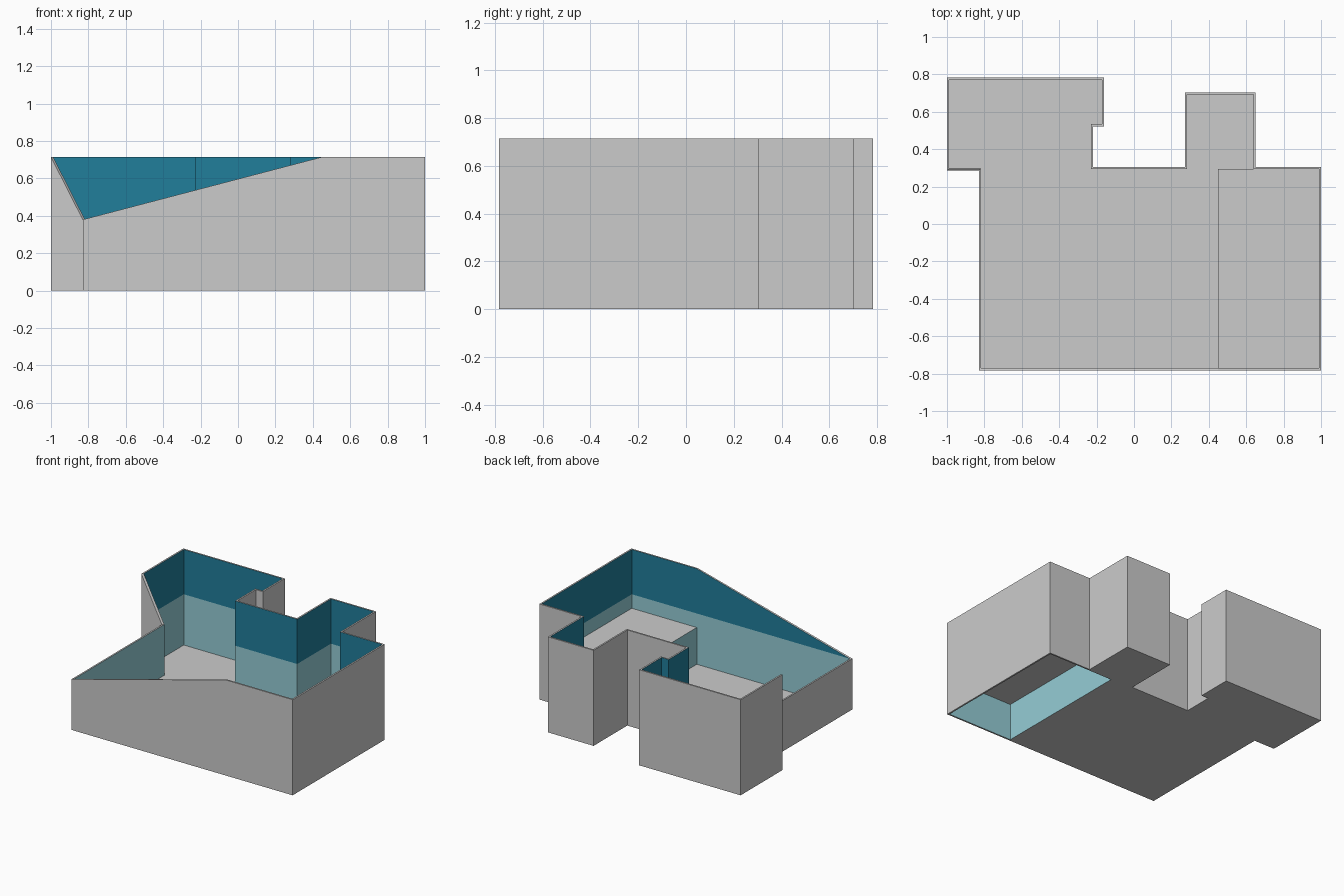
import bpy
from mathutils import Vector

if "Cube" in bpy.data.objects:
    bpy.data.objects.remove(bpy.data.objects["Cube"])

T = 0.012            # wall thickness
H, BAND = 0.715, 0.38  # full wall height, paint line height
STEP_X, STEP_Z = 0.45, 0.275

# Outer plan, counter-clockwise: x, y, wall-top height
plan = [(-0.83, -0.782, BAND), (STEP_X, -0.782, H), (1, -0.782, H), (1, 0.306, H),
        (0.65, 0.306, H), (0.65, 0.704, H), (0.272, 0.704, H), (0.272, 0.306, H),
        (-0.218, 0.306, H), (-0.218, 0.522, H), (-0.16, 0.522, H), (-0.16, 0.782, H),
        (-1, 0.782, H), (-1, 0.285, H), (-0.83, 0.285, BAND)]
N = len(plan)
outer = [Vector(p[:2]) for p in plan]
top = [p[2] for p in plan]


def inward(i):
    d = (outer[(i + 1) % N] - outer[i]).normalized()
    return Vector((-d.y, d.x))


# Inner plan: offset by the wall thickness (straight joints move once)
inner = []
for i in range(N):
    a, b = inward(i - 1), inward(i)
    inner.append(outer[i] + (b if a.dot(b) > 0.9 else a + b) * T)


def material(name, rgb):
    m = bpy.data.materials.new(name)
    m.diffuse_color = (*rgb, 1)
    m.use_nodes = True
    m.node_tree.nodes["Principled BSDF"].inputs["Base Color"].default_value = m.diffuse_color
    return m


def build(name, faces, mat=None):
    """Make an object from faces given as point lists, sharing equal points."""
    index, polys = {}, []
    for face in faces:
        poly = []
        for p in face:
            k = index.setdefault(tuple(round(c, 5) for c in p), len(index))
            if k not in poly:
                poly.append(k)
        if len(poly) > 2:
            polys.append(poly)
    me = bpy.data.meshes.new(name)
    me.from_pydata(list(index), [], polys)
    me.update()
    ob = bpy.data.objects.new(name, me)
    bpy.context.collection.objects.link(ob)
    if mat:
        me.materials.append(mat)
    return ob


def at(p, z):
    return (p[0], p[1], z)


blue = material("upper_paint", (0.015, 0.21, 0.33))
teal = material("lower_paint", (0.30, 0.61, 0.67))

# Walls: plain outside, rim and underside; painted inside in two bands
shell, lower, upper = [], [], []
for i in range(N):
    j = (i + 1) % N
    o, p, q, r = outer[i], outer[j], inner[i], inner[j]
    shell += [[at(o, 0), at(p, 0), at(p, top[j]), at(o, top[i])],
              [at(o, top[i]), at(p, top[j]), at(r, top[j]), at(q, top[i])],
              [at(o, 0), at(q, 0), at(r, 0), at(p, 0)]]
    lower.append([at(r, 0), at(q, 0), at(q, BAND), at(r, BAND)])
    upper.append([at(r, BAND), at(q, BAND), at(q, top[i]), at(r, top[j])])
build("outer_walls", shell)
build("lower_wall_paint", lower, teal)
build("upper_wall_paint", upper, blue)

# Floor, leaving out the area under the raised platform
corner = Vector((STEP_X, inner[4].y))
build("floor", [[at(p, 0) for p in inner[:2] + [corner] + inner[4:]]])

# Raised platform and its two risers
build("platform", [[at(p, STEP_Z) for p in (inner[1], inner[2], inner[3], inner[4], corner)]])
build("platform_riser", [[at(a, 0), at(b, 0), at(b, STEP_Z), at(a, STEP_Z)]
                         for a, b in ((corner, inner[1]), (inner[4], corner))], teal)
